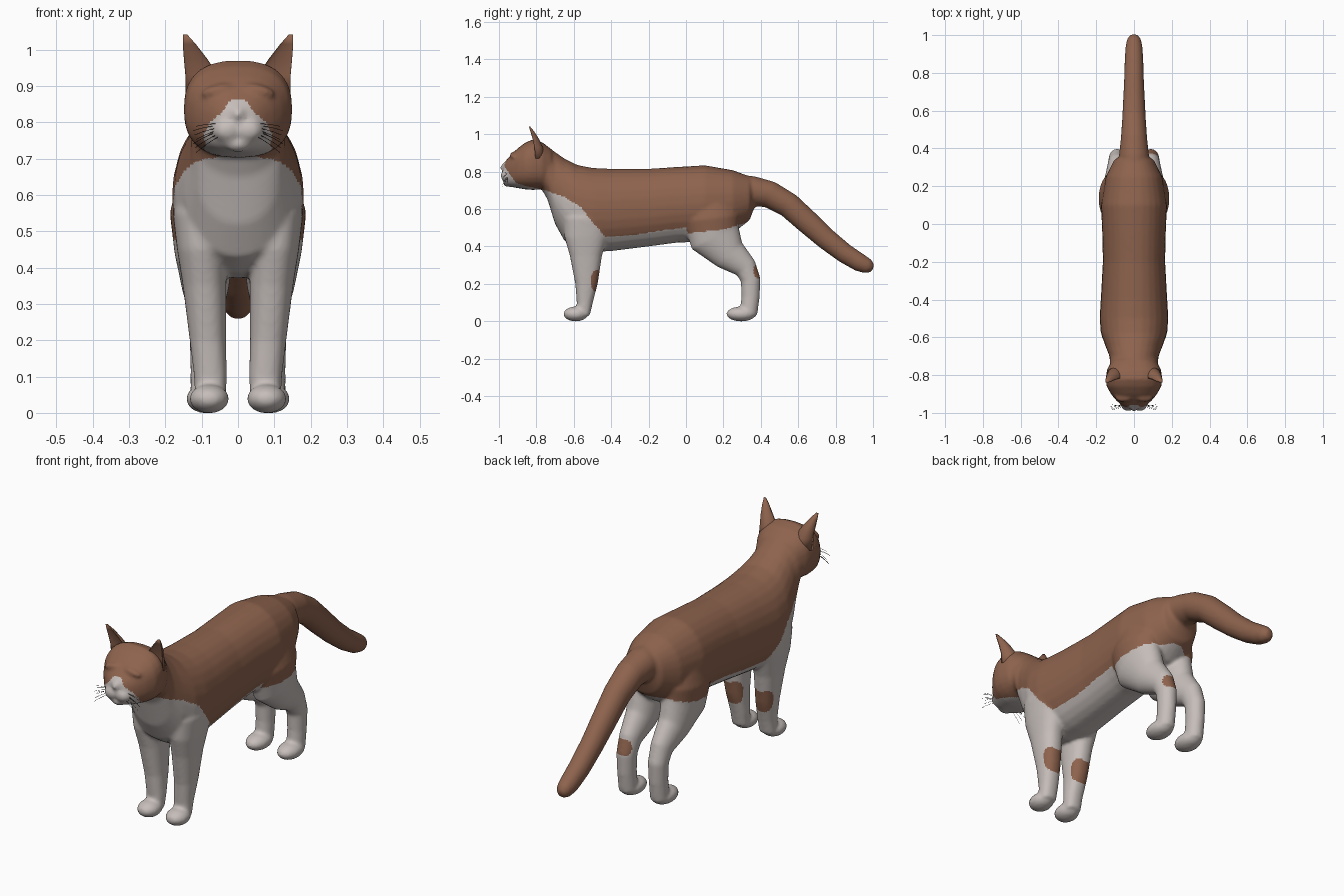
import bpy, bmesh, math
from mathutils import Vector, Matrix

cube = bpy.data.objects.get("Cube")
if cube:
    bpy.data.objects.remove(cube, do_unlink=True)


def material(name, rgb):
    m = bpy.data.materials.new(name)
    m.use_nodes = True
    m.diffuse_color = (*rgb, 1)
    bsdf = m.node_tree.nodes["Principled BSDF"]
    bsdf.inputs["Base Color"].default_value = (*rgb, 1)
    bsdf.inputs["Roughness"].default_value = 0.8
    return m


brown = material("brown fur", (0.27, 0.125, 0.075))
white = material("pale fur", (0.56, 0.51, 0.49))
dark = material("dark hair", (0.02, 0.015, 0.012))


def add_object(name, bm, mats):
    bmesh.ops.recalc_face_normals(bm, faces=bm.faces)
    mesh = bpy.data.meshes.new(name)
    bm.to_mesh(mesh)
    bm.free()
    for m in mats:
        mesh.materials.append(m)
    for p in mesh.polygons:
        p.use_smooth = True
    ob = bpy.data.objects.new(name, mesh)
    bpy.context.collection.objects.link(ob)
    return ob


def loft(bm, stations, axis=None, power=2.0, cup=None, n=28):
    """Rings (x, y, z, half width, half depth) skinned along a path."""
    rings = []
    pts = [Vector(s[:3]) for s in stations]
    for i, s in enumerate(stations):
        t = pts[min(i + 1, len(pts) - 1)] - pts[max(i - 1, 0)]
        t.x = 0
        across = Vector(axis) if axis else t.normalized().cross(Vector((1, 0, 0)))
        ring = []
        for k in range(n):
            a = math.tau * k / n
            c, d = math.cos(a), math.sin(a)
            u = math.copysign(abs(c) ** (2 / power), c) * s[3]
            v = math.copysign(abs(d) ** (2 / power), d) * s[4]
            if cup and v < 0:
                v *= cup
            ring.append(bm.verts.new(pts[i] + Vector((u, 0, 0)) + across * v))
        rings.append(ring)
    for a, b in zip(rings, rings[1:]):
        for k in range(n):
            bm.faces.new((a[k], a[(k + 1) % n], b[(k + 1) % n], b[k]))
    bm.faces.new(rings[0])
    bm.faces.new(rings[-1])


def ball(bm, centre, radii, tilt=0):
    bmesh.ops.create_uvsphere(
        bm, u_segments=24, v_segments=14, radius=1,
        matrix=Matrix.Translation(centre) @ Matrix.Rotation(tilt, 4, "Y") @ Matrix.Diagonal((*radii, 1)))


# Torso and neck: (y, top, bottom, half width)
bm = bmesh.new()
torso = [(0.37, .74, .62, .05), (.34, .775, .54, .105), (.25, .808, .47, .15), (.1, .834, .425, .175),
         (-.05, .825, .42, .168), (-.2, .815, .4, .165), (-.4, .815, .375, .176), (-.5, .82, .37, .182),
         (-.58, .835, .385, .175), (-.65, .87, .43, .15), (-.7, .905, .52, .13), (-.74, .935, .65, .128),
         (-.78, .955, .72, .125)]
up = (0, 0, 1)
loft(bm, [(0, y, (t + b) / 2, w, (t - b) / 2) for y, t, b, w in torso], up, 2.15)

# Head: same layout
head = [(-.72, .92, .7, .115), (-.77, .958, .705, .143), (-.82, .972, .702, .15), (-.86, .955, .705, .145),
        (-.9, .925, .712, .122), (-.93, .895, .717, .098), (-.955, .868, .725, .072), (-.975, .845, .735, .045)]
loft(bm, [(0, y, (t + b) / 2, w, (t - b) / 2) for y, t, b, w in head], up, 2.5)
ball(bm, (0, -.965, .822), (.022, .028, .024))
ball(bm, (0, -.95, .738), (.035, .028, .02))

# Tail
tail = [(.28, .70, .08, .085), (.36, .695, .08, .08), (.45, .677, .07, .072), (.55, .62, .063, .067),
        (.65, .53, .058, .064), (.75, .44, .053, .058), (.85, .362, .05, .053), (.93, .313, .046, .049),
        (.975, .293, .038, .04), (1.0, .283, .02, .02)]
loft(bm, [(0, *s) for s in tail])

# Legs, paws and cheeks on both sides
for side in (1, -1):
    fore = [(.105, -.52, .66, .05, .09), (.105, -.525, .55, .075, .13), (.1, -.535, .45, .068, .115),
            (.092, -.535, .35, .06, .086), (.083, -.532, .2, .05, .06), (.076, -.541, .1, .045, .043),
            (.076, -.55, .03, .042, .036)]
    loft(bm, [(side * s[0], *s[1:]) for s in fore], (0, 1, 0), 2.3)
    hind = [(.09, .13, .66, .07, .12), (.096, .135, .55, .092, .15), (.094, .155, .45, .082, .14),
            (.09, .235, .355, .066, .092), (.088, .32, .285, .05, .062), (.088, .346, .22, .046, .053),
            (.088, .345, .13, .043, .049), (.088, .335, .035, .043, .046)]
    loft(bm, [(side * s[0], *s[1:]) for s in hind])
    ball(bm, (side * .079, -.59, .038), (.055, .066, .04))
    ball(bm, (side * .088, .295, .038), (.055, .08, .04))
    ball(bm, (side * .03, -.957, .778), (.04, .034, .033))
    ball(bm, (side * .058, -.918, .888), (.045, .025, .016), side * .25)

coat = add_object("coat_source", bm, [])
rm = coat.modifiers.new("Fuse", "REMESH")
rm.mode = "VOXEL"
rm.voxel_size = 0.008
sm = coat.modifiers.new("Soften", "SMOOTH")
sm.factor = 0.5
sm.iterations = 8
bpy.context.view_layer.update()
fused = bpy.data.meshes.new_from_object(coat.evaluated_get(bpy.context.evaluated_depsgraph_get()))
bpy.data.objects.remove(coat, do_unlink=True)
body = bpy.data.objects.new("body", fused)
bpy.context.collection.objects.link(body)
fused.materials.clear()
fused.materials.append(brown)
fused.materials.append(white)
low = min(v.co.z for v in fused.vertices)
for v in fused.vertices:
    if v.co.z < 0.2:
        v.co.z -= low * (1 - v.co.z / 0.2)

# Lower edge of the brown coat along the body: (y, z)
edge = [(-1.1, .85), (-.97, .825), (-.94, .785), (-.91, .74), (-.85, .722), (-.75, .70), (-.65, .665), (-.56, .61),
        (-.5, .53), (-.43, .45), (-.3, .458), (-.1, .49), (0, .50), (.01, .47), (.2, .49), (.33, .53), (.4, .5),
        (.5, .2), (1.2, .1)]


def coat_edge(y):
    for (y0, z0), (y1, z1) in zip(edge, edge[1:]):
        if y <= y1:
            return z0 + (z1 - z0) * (y - y0) / (y1 - y0)
    return 0


for p in fused.polygons:
    p.use_smooth = True
    x, y, z = p.center
    pale = z < coat_edge(y)
    if y < -.93 and z < .862 and abs(x) < .018 + (.862 - z) * .8:
        pale = True
    if ((y + .475) / .035) ** 2 + ((z - .215) / .06) ** 2 < 1:       # spots behind the front legs
        pale = False
    if x > 0 and ((y - .40) / .04) ** 2 + ((z - .27) / .045) ** 2 < 1:  # spot on the left hock
        pale = False
    p.material_index = int(pale)


def hairs(name, paths, mat, depth):
    cu = bpy.data.curves.new(name, "CURVE")
    cu.dimensions = "3D"
    cu.bevel_depth = depth
    cu.bevel_resolution = 0
    for path in paths:
        sp = cu.splines.new("POLY")
        sp.points.add(len(path) - 1)
        for pt, co in zip(sp.points, path):
            pt.co = (*co, 1)
    cu.materials.append(mat)
    ob = bpy.data.objects.new(name, cu)
    bpy.context.collection.objects.link(ob)


for side, label in ((1, "left"), (-1, "right")):
    # Cupped ear
    bm = bmesh.new()
    ear = [(.095, -.805, .87, .05, .055), (.1, -.81, .93, .045, .045), (.117, -.82, .975, .032, .034),
           (.134, -.832, 1.015, .018, .02), (.146, -.84, 1.042, .006, .006)]
    loft(bm, [(side * s[0], *s[1:]) for s in ear], (0, 1, 0), 2, -.2)
    add_object(label + "_ear", bm, [brown])
    # Half-closed eye with a dark lid line
    bm = bmesh.new()
    ball(bm, (side * .058, -.924, .862), (.024, .016, .012), side * -.2)
    add_object(label + "_eye", bm, [brown])
    lid = [(side * (.04 + .009 * i), -.942 + .0025 * i * i / 2, .858 + .003 * i) for i in range(5)]
    hairs(label + "_eyelid", [lid], dark, .0015)
    # Whiskers fanning out from the muzzle
    fan = []
    for i in range(7):
        root = Vector((side * (.045 + .004 * (i % 3)), -.966 + .005 * (i % 3), .765 + .005 * i))
        out = Vector((side * .07, -.018 + .009 * (i % 4), -.036 + .007 * i))
        fan.append([root + out * t - Vector((0, 0, .012 * t * t)) for t in (0, .35, .7, 1)])
    hairs(label + "_whiskers", fan, dark, .0007)
